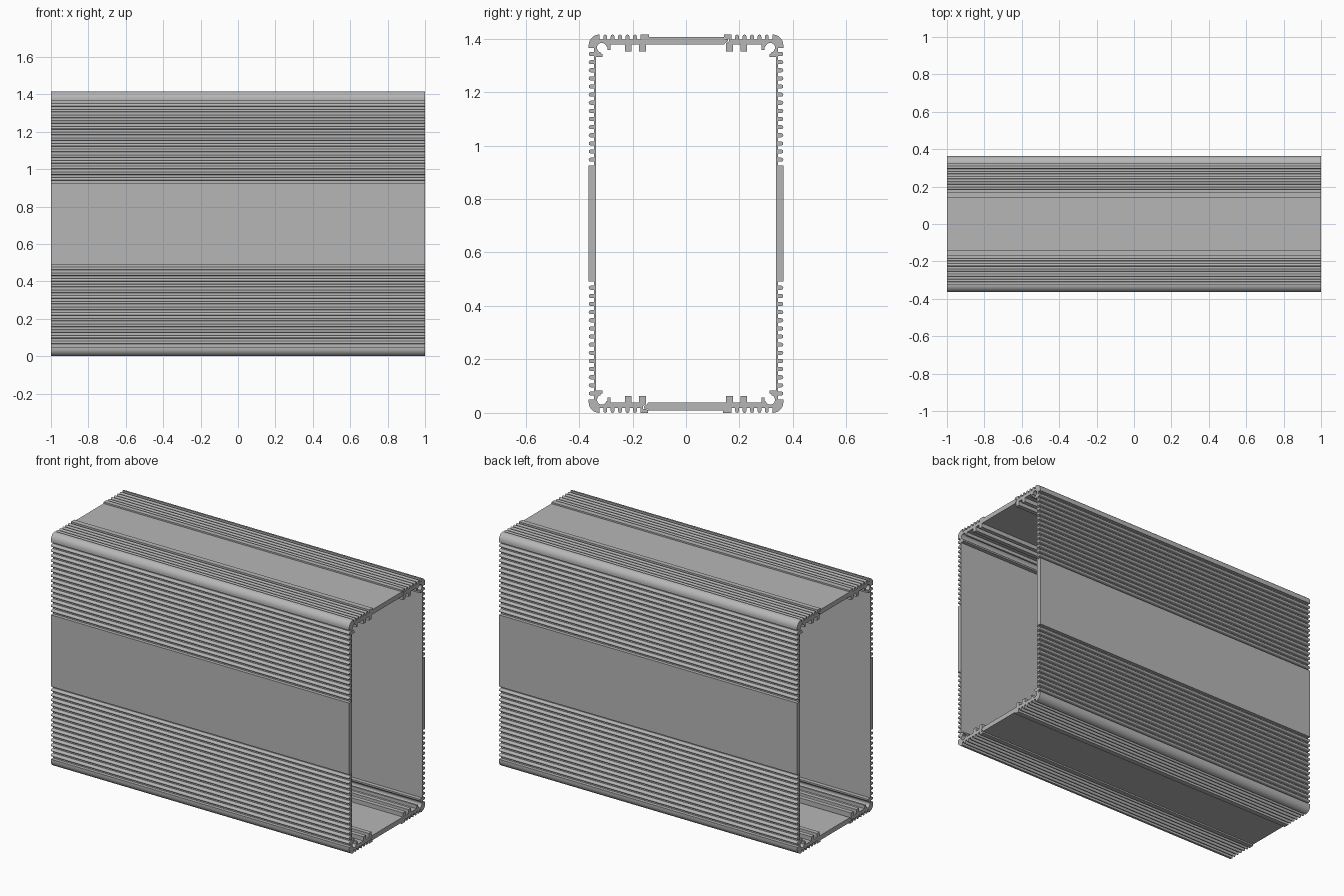
import bpy
import bmesh
from math import cos, sin, radians, pi

cube = bpy.data.objects.get("Cube")
if cube:
    bpy.data.objects.remove(cube)

LENGTH, HALF_DEPTH, HEIGHT = 2.0, 0.364, 1.415
WALL = 0.028    # side wall thickness
FLOOR = 0.038   # inner face of the top and bottom arms

aluminium = bpy.data.materials.new("grey aluminium")
aluminium.use_nodes = True
GREY = (0.47, 0.47, 0.47, 1)
aluminium.diffuse_color = GREY
aluminium.node_tree.nodes["Principled BSDF"].inputs["Base Color"].default_value = GREY


def arc(cu, cv, r, a0, a1, n):
    angles = [radians(a0 + (a1 - a0) * i / n) for i in range(n + 1)]
    return [(cu + r * cos(a), cv + r * sin(a)) for a in angles]


def ribs(start, count, pitch, groove, depth):
    """Row of square grooves separated by round-tipped ribs: (along, depth)."""
    r = (pitch - groove) / 2
    pts = [(start, 0)]
    for k in range(count):
        s = start + k * pitch
        if k:
            pts += arc(s - r, r, r, 180, 360, 4)
        pts += [(s, depth), (s + groove, depth)]
    return pts + [(s + groove, 0)]


def corner(tip):
    """Profile of one corner, measured in from its two outer faces (u, v)."""
    # Ribbed side wall, rounded corner and ribbed arm
    side = [(d, a) for a, d in ribs(0.05, 15, 0.0304, 0.015, 0.02)]
    outer = side[::-1] + arc(0.04, 0.04, 0.04, 180, 270, 8)
    outer += ribs(0.041, 6, 0.0278, 0.0135, 0.018)
    # Guide rail, then the open screw channel with its two lips
    inner = [(0.161, FLOOR), (0.161, 0.063), (0.135, 0.063), (0.135, FLOOR),
             (0.082, FLOOR), (0.082, 0.058), (0.071, 0.058), (0.071, 0.045)]
    inner += arc(0.049, 0.049, 0.018, -15, -255, 14)
    inner += [(0.045, 0.071), (0.052, 0.073), (0.052, 0.083), (WALL, 0.083)]
    return outer + tip + inner


# Long arm: shoulder, thin panel and tongue.  Short arm: grooved end block.
long_tip = [(0.225, 0), (0.225, 0.009), (0.506, 0.009), (0.508, 0.017),
            (0.520, 0.016), (0.522, 0.023), (0.512, 0.030), (0.506, FLOOR),
            (0.214, FLOOR), (0.214, 0.063), (0.188, 0.063), (0.188, FLOOR)]
short_tip = [(0.222, 0), (0.222, 0.009), (0.216, 0.014), (0.204, 0.014),
             (0.204, 0.026), (0.214, 0.032), (0.214, 0.063),
             (0.188, 0.063), (0.188, FLOOR)]

top = [(u - HALF_DEPTH, HEIGHT - v) for u, v in corner(long_tip)]
bottom = [(u - HALF_DEPTH, v) for u, v in corner(short_tip)]
profile = top + bottom[::-1]


def extrude_shell(name, points):
    bm = bmesh.new()
    verts = [bm.verts.new((-LENGTH / 2, y, z)) for y, z in points]
    face = bm.faces.new(verts)
    grown = bmesh.ops.extrude_face_region(bm, geom=[face], use_keep_orig=True)
    moved = [g for g in grown["geom"] if isinstance(g, bmesh.types.BMVert)]
    bmesh.ops.translate(bm, vec=(LENGTH, 0, 0), verts=moved)
    bmesh.ops.recalc_face_normals(bm, faces=bm.faces)
    caps = [f for f in bm.faces if len(f.verts) > 4]
    bmesh.ops.triangulate(bm, faces=caps)
    mesh = bpy.data.meshes.new(name)
    bm.to_mesh(mesh)
    bm.free()
    mesh.materials.append(aluminium)
    obj = bpy.data.objects.new(name, mesh)
    bpy.context.collection.objects.link(obj)
    bpy.ops.object.select_all(action="DESELECT")
    obj.select_set(True)
    bpy.context.view_layer.objects.active = obj
    bpy.ops.object.shade_smooth_by_angle(angle=radians(50))
    return obj


# Two identical interlocking shells, one turned half way round the long axis
front_shell = extrude_shell("front_shell", profile)
back_shell = extrude_shell("back_shell", [(-y, HEIGHT - z) for y, z in profile])
